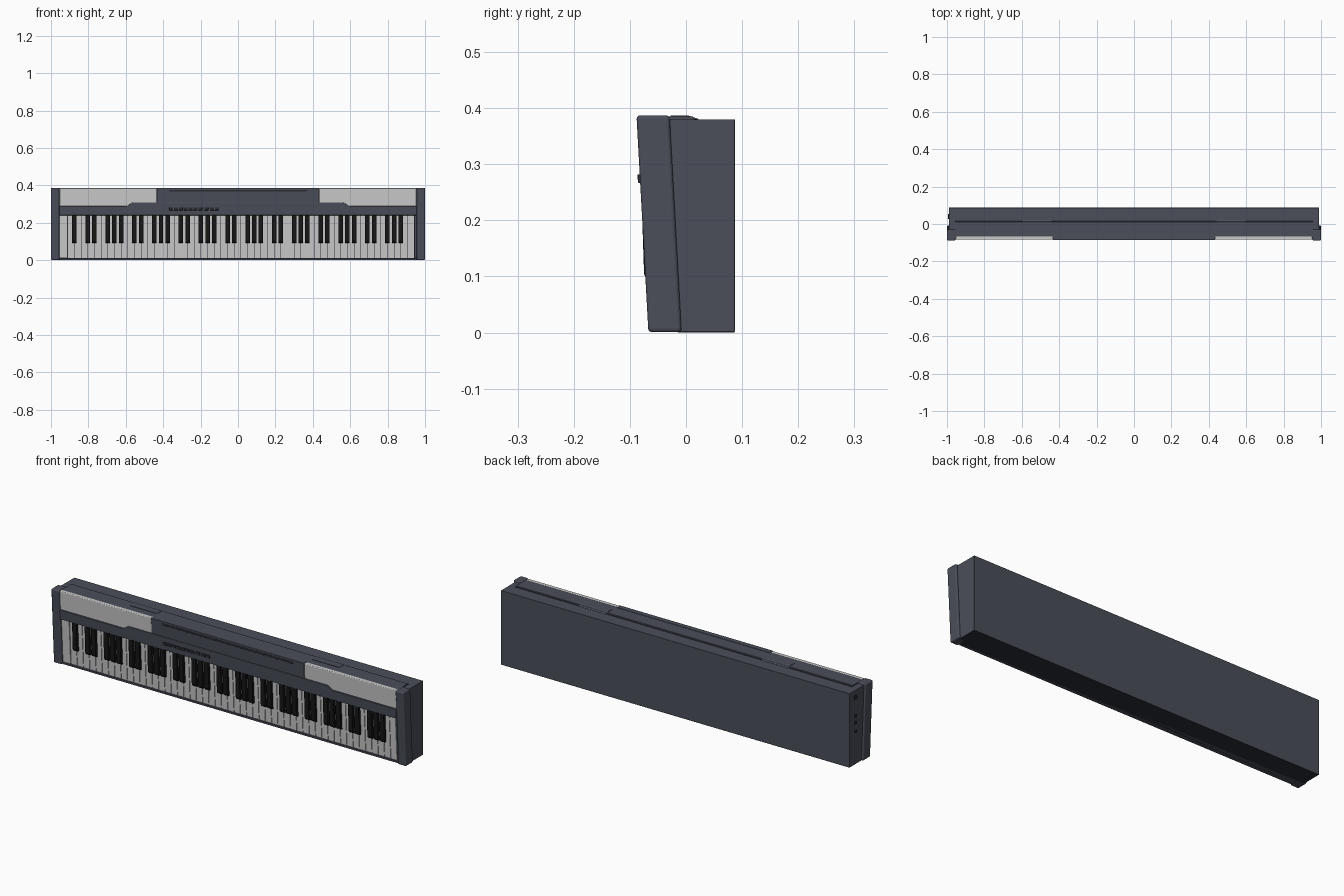
import bpy, bmesh, math

if "Cube" in bpy.data.objects:
    bpy.data.objects.remove(bpy.data.objects["Cube"])


def material(name, rgb):
    m = bpy.data.materials.new(name)
    m.diffuse_color = (*rgb, 1)
    m.use_nodes = True
    m.node_tree.nodes["Principled BSDF"].inputs["Base Color"].default_value = m.diffuse_color
    return m


CASE = material("case_slate", (0.07, 0.076, 0.1))
DARK = material("dark_trim", (0.025, 0.027, 0.035))
BLACK = material("key_black", (0.008, 0.008, 0.009))


def front(x, d, z):
    """Point at depth d behind the leaning front plane."""
    return (x, -0.067 - 0.055 * z + d, z)


def finish(name, bm, mat, bevel=0.0):
    bmesh.ops.recalc_face_normals(bm, faces=bm.faces)
    me = bpy.data.meshes.new(name)
    bm.to_mesh(me)
    bm.free()
    ob = bpy.data.objects.new(name, me)
    bpy.context.collection.objects.link(ob)
    if mat:
        me.materials.append(mat)
    if bevel:
        b = ob.modifiers.new("bevel", 'BEVEL')
        b.width, b.segments, b.limit_method = bevel, 3, 'ANGLE'
    return ob


def prism(bm, ring_a, ring_b):
    a = [bm.verts.new(p) for p in ring_a]
    b = [bm.verts.new(p) for p in ring_b]
    n = len(a)
    bm.faces.new(a)
    bm.faces.new(b[::-1])
    for i in range(n):
        bm.faces.new((a[i], a[(i + 1) % n], b[(i + 1) % n], b[i]))


def extrude_x(name, profile, spans, mat=None, bevel=0.0, leaning=True):
    """Extrude a (depth, z) profile along each x span."""
    bm = bmesh.new()
    for x0, x1 in spans:
        rings = [[front(x, d, z) if leaning else (x, d, z) for d, z in profile]
                 for x in (x0, x1)]
        prism(bm, *rings)
    return finish(name, bm, mat, bevel)


def slab(name, outline, d0, d1, mat=None, bevel=0.0):
    """Extrude an (x, z) outline back from the leaning front."""
    bm = bmesh.new()
    prism(bm, [front(x, d0, z) for x, z in outline], [front(x, d1, z) for x, z in outline])
    return finish(name, bm, mat, bevel)


def rect(d0, d1, z0, z1):
    return [(d0, z0), (d1, z0), (d1, z1), (d0, z1)]


# Rear case and the housing behind the keys
extrude_x("rear_case", [(-0.014, 0.001), (0.087, 0.001), (0.087, 0.38), (-0.029, 0.38)],
          [(-0.99, 0.99)], CASE, 0.001, False)
extrude_x("key_housing", rect(0.022, 0.056, 0.001, 0.384), [(-0.956, 0.956)], DARK)
extrude_x("underside", rect(-0.014, 0.0865, 0.0, 0.002), [(-0.988, 0.988)], DARK, 0, False)

# End blocks
extrude_x("end_blocks", rect(0.0, 0.059, 0.001, 0.387), [(-1.0, -0.955), (0.955, 1.0)],
          CASE, 0.006)

# Lip below the keys
extrude_x("front_lip", rect(0.010, 0.05, 0.001, 0.010), [(-0.955, 0.955)], CASE)

# White keys, with filler blocks at both ends
KEY0, W = -0.910, 1.851 / 52
white = [(KEY0 + i * W + 0.0012, KEY0 + (i + 1) * W - 0.0012) for i in range(52)]
extrude_x("white_keys", [(0.014, 0.012), (0.024, 0.012), (0.024, 0.242), (0.014, 0.242)], white)
extrude_x("key_end_fillers", rect(0.013, 0.024, 0.012, 0.242), [(-0.955, -0.912)])
extrude_x("right_key_filler", rect(0.013, 0.024, 0.012, 0.242), [(0.944, 0.955)], CASE)

# Black keys: no black key follows B or E (keyboard starts on A)
black = [(KEY0 + i * W - 0.012, KEY0 + i * W + 0.012)
         for i in range(1, 52) if i % 7 not in (2, 5)]
extrude_x("black_keys", [(0.016, 0.092), (0.003, 0.094), (-0.002, 0.104),
                         (0.001, 0.242), (0.016, 0.242)], black, BLACK)

# Control panel with raised middle
slab("control_panel", [(-0.955, 0.24), (0.955, 0.24), (0.955, 0.289), (0.595, 0.289),
                       (0.565, 0.308), (-0.565, 0.308), (-0.595, 0.289), (-0.955, 0.289)],
     0.0, 0.03, CASE, 0.0015)

# Buttons
xs = [-0.368 + 0.026 * i for i in range(7)] + [-0.18, -0.149, -0.123]
extrude_x("buttons", rect(-0.004, 0.004, 0.267, 0.282), [(x, x + 0.021) for x in xs], DARK, 0.001)

# Speaker grilles
extrude_x("speaker_grilles", rect(0.004, 0.024, 0.288, 0.386),
          [(-0.955, -0.433), (0.433, 0.955)], None, 0.004)

# Centre panel and music rest slot
extrude_x("centre_panel", rect(0.003, 0.03, 0.306, 0.387), [(-0.434, 0.434)], CASE, 0.002)
extrude_x("music_rest_slot", rect(0.0015, 0.006, 0.366, 0.376), [(-0.37, 0.37)], DARK, 0.001)

# Top cover strip, groove and raised tabs
extrude_x("top_cover", [(-0.075, 0.375), (0.016, 0.375), (0.012, 0.385), (-0.075, 0.385)],
          [(-0.956, 0.956)], CASE, 0, False)
extrude_x("top_groove", rect(0.012, 0.02, 0.378, 0.3808), [(-0.956, 0.956)], DARK, 0, False)
extrude_x("top_tabs", [(-0.028, 0.378), (0.022, 0.378), (0.022, 0.381), (0.004, 0.387),
                       (-0.028, 0.387)], [(-0.595, -0.44), (0.44, 0.595)], CASE, 0, False)

# Sockets on the left end
for i, (z, r) in enumerate([(0.345, 0.013), (0.25, 0.008), (0.215, 0.008), (0.17, 0.008)]):
    bpy.ops.mesh.primitive_cylinder_add(vertices=20, radius=r, depth=0.008,
                                        location=(-0.990, 0.04, z),
                                        rotation=(0, math.pi / 2, 0))
    ob = bpy.context.object
    ob.name = f"socket_{i + 1}"
    ob.data.materials.append(DARK)
    bpy.ops.object.shade_smooth_by_angle()
